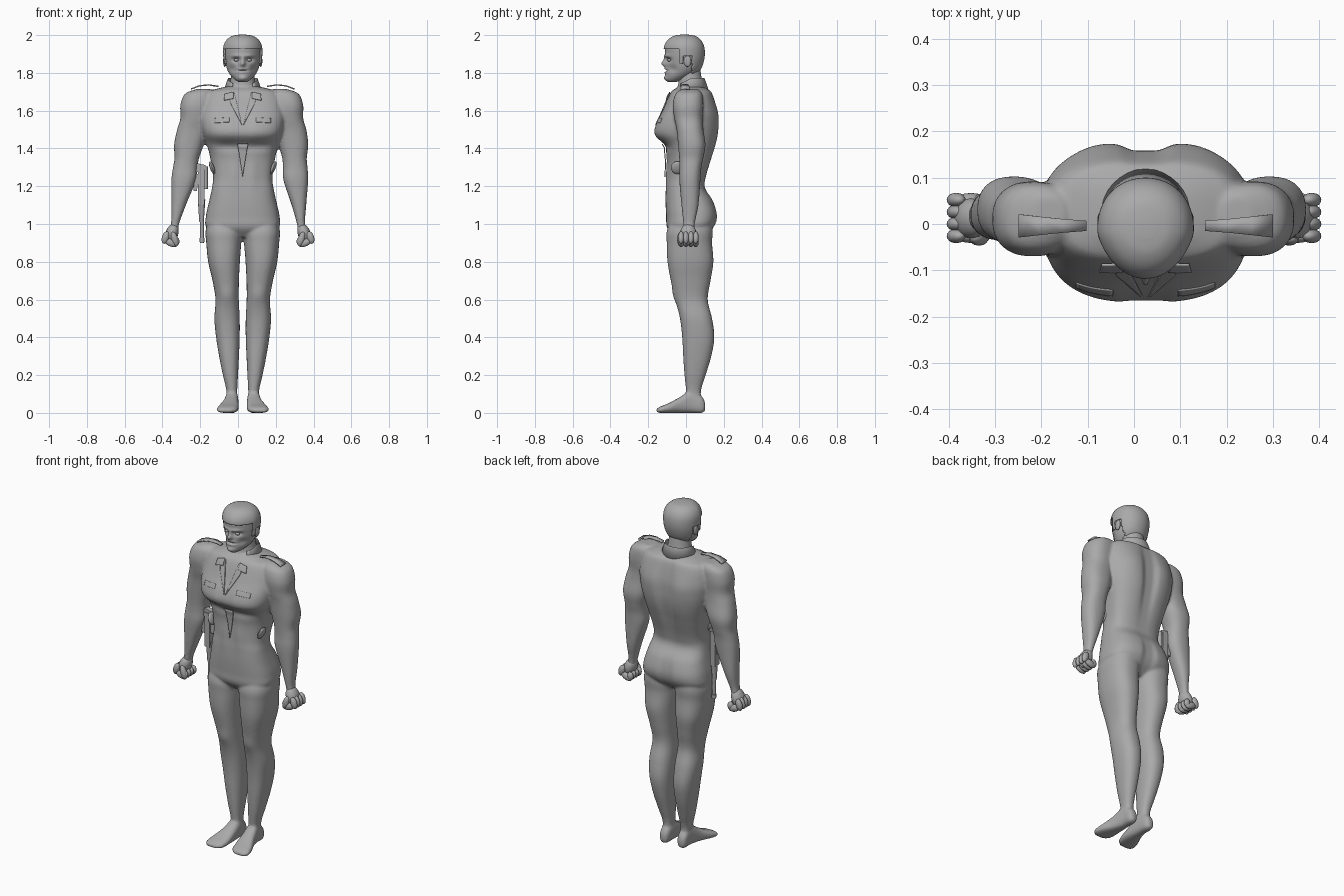
import bpy, bmesh, math
from mathutils import Vector, Matrix
from mathutils.bvhtree import BVHTree

if "Cube" in bpy.data.objects:
    bpy.data.objects.remove(bpy.data.objects["Cube"])

MID = 0.025          # middle line of the body in x
grey = bpy.data.materials.new("plain grey")
grey.use_nodes = True
grey.diffuse_color = (0.4, 0.4, 0.4, 1)
grey.node_tree.nodes["Principled BSDF"].inputs["Base Color"].default_value = (0.4, 0.4, 0.4, 1)


def finish(name, bm, angle=40):
    bmesh.ops.recalc_face_normals(bm, faces=bm.faces)
    mesh = bpy.data.meshes.new(name)
    bm.to_mesh(mesh)
    bm.free()
    ob = bpy.data.objects.new(name, mesh)
    bpy.context.collection.objects.link(ob)
    mesh.materials.append(grey)
    bpy.ops.object.select_all(action='DESELECT')
    ob.select_set(True)
    bpy.context.view_layer.objects.active = ob
    bpy.ops.object.shade_smooth_by_angle(angle=math.radians(angle))
    return ob


def spline(rows, steps):
    """Smooth in-between rows through the given ones."""
    out = []
    for i in range(len(rows) - 1):
        a, b, c, d = (rows[max(0, min(len(rows) - 1, i + k))] for k in (-1, 0, 1, 2))
        for s in range(steps):
            t = s / steps
            out.append([q + t / 2 * (r - p + t * (2 * p - 5 * q + 4 * r - u + t * (3 * (q - r) + u - p)))
                        for p, q, r, u in zip(a, b, c, d)])
    return out + [list(rows[-1])]


def loft(bm, rows, place, power=0.85, sides=40, steps=5):
    """Skin of rounded rings; each row is (position, x0, x1, low, high)."""
    rings = []
    for h, x0, x1, lo, hi in spline(rows, steps):
        ring = []
        for k in range(sides):
            a = 2 * math.pi * (k + 0.5) / sides
            c, s = (math.copysign(abs(f) ** power, f) for f in (math.cos(a), math.sin(a)))
            ring.append(bm.verts.new(place(h, (x0 + x1 + c * (x1 - x0)) / 2, (lo + hi + s * (hi - lo)) / 2)))
        rings.append(ring)
    for a, b in zip(rings, rings[1:]):
        for k in range(sides):
            n = (k + 1) % sides
            bm.faces.new((a[k], a[n], b[n], b[k]))
    bm.faces.new(rings[0])
    bm.faces.new(rings[-1])


def bump(bm, centre, radius, push, both=True):
    """Soft push or dent, mirrored about the middle line when wanted."""
    for s in ((1, -1) if both else (1,)):
        c = Vector((MID + s * centre[0], centre[1], centre[2]))
        for v in bm.verts:
            d = sum(((p - q) / r) ** 2 for p, q, r in zip(v.co, c, radius))
            if d < 8:
                v.co += Vector((s * push[0], push[1], push[2])) * math.exp(-d)


def ball(bm, centre, radius, turn=0.0):
    m = Matrix.Translation(centre) @ Matrix.Rotation(turn, 4, 'Y') @ Matrix.Diagonal((*radius, 1))
    bmesh.ops.create_uvsphere(bm, u_segments=16, v_segments=10, radius=1, matrix=m)


def rod(bm, centre, r1, r2, depth, flat=1.0):
    m = Matrix.Translation(centre) @ Matrix.Diagonal((1, flat, 1, 1))
    bmesh.ops.create_cone(bm, cap_ends=True, segments=12, radius1=r1, radius2=r2, depth=depth, matrix=m)


def box(bm, centre, size, turn=0.0):
    m = Matrix.Translation(centre) @ Matrix.Rotation(turn, 4, 'Y') @ Matrix.Diagonal((*size, 1))
    bmesh.ops.create_cube(bm, size=1, matrix=m)


def arm_mid(z):
    return 0.02 * max(0, min(1, (z - 1) * 2))


# Torso: height, half width, front, back
torso = [(1.73, .07, -.03, .07), (1.715, .14, -.06, .115), (1.69, .2, -.085, .14), (1.6, .225, -.125, .163),
         (1.53, .222, -.16, .17), (1.475, .21, -.168, .17), (1.42, .19, -.125, .16), (1.35, .172, -.1, .138),
         (1.25, .157, -.1, .107), (1.19, .163, -.105, .102), (1.12, .178, -.108, .145), (1.04, .195, -.105, .166),
         (.98, .19, -.1, .145), (.93, .1, -.06, .09)]
body = bmesh.new()
loft(body, [(z, MID - w, MID + w, f, b) for z, w, f, b in torso], lambda h, x, y: (x, y, h), .72, 56, 6)
bump(body, (0, -.16, 1.53), (.022, .12, .09), (0, .025, 0), False)       # chest split
bump(body, (.09, -.14, 1.41), (.09, .06, .025), (0, .018, 0))            # under the chest
bump(body, (0, .16, 1.5), (.035, .1, .2), (0, -.028, 0), False)          # spine
bump(body, (.1, .15, 1.57), (.07, .08, .08), (0, .01, 0))                # shoulder blades
bump(body, (0, .16, 1.03), (.022, .1, .08), (0, -.035, 0), False)        # seat split
bump(body, (.05, -.1, 1.27), (.03, .05, .09), (0, -.008, 0))             # belly muscles

# Neck
loft(body, [(1.83, -.035, .085, -.05, .075), (1.76, -.04, .09, -.04, .085), (1.68, -.06, .11, -.05, .1)],
     lambda h, x, y: (x, y, h), 1)

# Legs: height, inner, outer, front, back
leg = [(1.06, .04, .17, -.06, .13), (.97, .006, .196, -.1, .142), (.9, .008, .193, -.102, .138),
       (.8, .015, .183, -.098, .145), (.7, .02, .16, -.08, .13), (.6, .021, .144, -.056, .115),
       (.5, .016, .15, -.032, .138), (.4, .016, .141, -.02, .15), (.3, .02, .125, -.015, .134),
       (.2, .025, .105, -.008, .104), (.12, .029, .087, 0, .08), (.05, .03, .085, 0, .08)]
# Feet: depth, inner, outer, bottom, top
foot = [(.102, .045, .07, .015, .05), (.085, .03, .085, 0, .085), (.03, .024, .09, 0, .12),
        (-.03, .022, .105, 0, .085), (-.09, .022, .13, 0, .052), (-.135, .032, .138, 0, .034),
        (-.157, .06, .12, .004, .02)]
# Arms: height, inner, outer, front, back
arm = [(1.715, .17, .235, -.02, .06), (1.69, .15, .3, -.055, .085), (1.63, .15, .325, -.07, .092),
       (1.56, .16, .325, -.062, .088), (1.5, .172, .342, -.05, .092), (1.42, .197, .355, -.042, .103),
       (1.35, .22, .35, -.036, .092), (1.3, .226, .356, -.034, .082), (1.23, .232, .362, -.035, .076),
       (1.1, .28, .357, -.024, .066), (1.0, .312, .355, -.014, .046), (.94, .32, .375, -.01, .045)]
for s in (1, -1):
    loft(body, leg, lambda h, x, y: (MID + s * x, y, h))
    loft(body, foot, lambda h, x, y: (MID + s * x, h, y), .75)
    loft(body, arm, lambda h, x, y: (arm_mid(h) + s * x, y, h))
bump(body, (.08, -.07, .62), (.04, .05, .04), (0, -.008, 0))             # kneecaps
body_ob = finish("body", body, 80)
remesh = body_ob.modifiers.new("blend", 'REMESH')
remesh.mode = 'VOXEL'
remesh.voxel_size = 0.008
remesh.use_smooth_shade = True
soft = body_ob.modifiers.new("soften", 'SMOOTH')
soft.iterations = 3

# Fists: palm, curled fingers and thumb
for s, side in ((1, "left"), (-1, "right")):
    bm = bmesh.new()
    ball(bm, (s * .352, .012, .945), (.034, .044, .06), s * -.35)
    for k in range(4):
        y = -.026 + k * .026
        ball(bm, (s * .384, y, .928), (.019, .0155, .034), s * -.3)
        ball(bm, (s * .352, y, .9), (.036, .015, .02), s * -.35)
        ball(bm, (s * .328, y, .908), (.018, .014, .024))
    ball(bm, (s * .335, -.03, .92), (.018, .017, .04), s * .3)
    finish(side + "_fist", bm, 60)

# Head: height, half width, front, back
head = [(1.752, .025, -.095, -.05), (1.765, .046, -.107, -.01), (1.79, .068, -.109, .04), (1.82, .083, -.107, .07),
        (1.86, .092, -.106, .086), (1.9, .096, -.11, .092), (1.94, .094, -.108, .088), (1.97, .079, -.09, .072),
        (1.988, .052, -.062, .047), (1.994, .02, -.03, .015)]
skull = [(z, MID - w, MID + w, f, b) for z, w, f, b in head]


def head_mesh():
    bm = bmesh.new()
    loft(bm, skull, lambda h, x, y: (MID + (x - MID) * (1 + min(0, y + .02) * 2), y, h), .95, 72, 8)
    return bm


bm = head_mesh()
bump(bm, (.036, -.1, 1.869), (.02, .05, .012), (0, .016, 0))             # eye sockets
bump(bm, (.034, -.105, 1.89), (.026, .05, .009), (0, -.008, 0))          # brows
bump(bm, (0, -.11, 1.848), (.011, .05, .016), (0, -.027, 0), False)      # nose tip
bump(bm, (0, -.11, 1.872), (.01, .05, .018), (0, -.012, 0), False)       # nose bridge
bump(bm, (0, -.11, 1.812), (.03, .05, .004), (0, .008, 0), False)        # mouth line
bump(bm, (0, -.11, 1.822), (.022, .05, .005), (0, -.005, 0), False)      # upper lip
bump(bm, (0, -.11, 1.802), (.022, .05, .006), (0, -.005, 0), False)      # lower lip
bump(bm, (0, -.11, 1.772), (.025, .05, .014), (0, -.008, 0), False)      # chin
bump(bm, (.06, -.08, 1.82), (.02, .05, .02), (-.005, .006, 0))           # cheek hollows
finish("head", bm, 80)

bm = bmesh.new()
for s in (1, -1):
    ball(bm, (MID + s * .095, .008, 1.862), (.009, .02, .03))
    ball(bm, (MID + s * .034, -.089, 1.868), (.013, .01, .008))
finish("ears_and_eyes", bm)

# Hair: the part of the head shape behind the hair line, thickened
bm = head_mesh()
bald = []
for f in bm.faces:
    c = f.calc_center_median()
    line = 1.925 if c.y < -.035 else 1.85 if c.y < -.012 else 1.89 if c.y < .03 else 1.8
    if c.z < line:
        bald.append(f)
bmesh.ops.delete(bm, geom=bald, context='FACES')
hair = finish("hair", bm, 60)
shell = hair.modifiers.new("thickness", 'SOLIDIFY')
shell.thickness = 0.008
shell.offset = 1

# Cloth plates laid on the chest: lapels, collar tips, pockets and front opening
skin = BVHTree.FromObject(body_ob, bpy.context.evaluated_depsgraph_get())


def plate(name, outline, lift=.006):
    bm = bmesh.new()
    bm.faces.new([bm.verts.new((MID + x, -.3, z)) for x, z in outline])
    bmesh.ops.triangulate(bm, faces=bm.faces)
    bmesh.ops.subdivide_edges(bm, edges=bm.edges, cuts=7, use_grid_fill=True)
    for v in bm.verts:
        hit = skin.ray_cast(v.co, Vector((0, 1, 0)))[0]
        v.co.y = hit.y - lift if hit else -.04
    ob = finish(name, bm)
    ob.modifiers.new("thickness", 'SOLIDIFY').thickness = 0.005


for s, side in ((1, "left"), (-1, "right")):
    plate(side + "_lapel", [(s * x, z) for x, z in ((.004, 1.525), (.062, 1.635), (.075, 1.68), (.045, 1.695))])
    plate(side + "_collar_tip", [(s * x, z) for x, z in ((.05, 1.665), (.1, 1.655), (.095, 1.69), (.05, 1.7))], .01)
    plate(side + "_pocket_flap", [(s * x, z) for x, z in ((.07, 1.565), (.15, 1.56), (.15, 1.535), (.07, 1.54))], .003)
plate("front_opening", [(-.028, 1.425), (.028, 1.425), (0, 1.25)])

# Standing collar, open at the front
bm = bmesh.new()
rings = []
for k in range(25):
    a = math.radians(-50 + k * 280 / 24)
    drop = .035 * max(0, -math.sin(a))
    rings.append([bm.verts.new((MID + r * math.cos(a), .027 + (r - .008) * math.sin(a), z - drop))
                  for r, z in ((.088, 1.705), (.079, 1.772), (.1, 1.712))])
for a, b in zip(rings, rings[1:]):
    for k in range(2):
        bm.faces.new((a[k], b[k], b[k + 1], a[k + 1]))
collar = finish("collar", bm, 50)
collar.modifiers.new("thickness", 'SOLIDIFY').thickness = 0.004

# Shoulder straps and jacket hem corners
for s, side in ((1, "left"), (-1, "right")):
    bm = bmesh.new()
    strap = [(.128, .011, 1.732), (.18, .015, 1.74), (.23, .02, 1.735), (.275, .025, 1.718)]
    edge = [[bm.verts.new((MID + s * x, -.004 + k * w, z)) for k in (-1, 1)] for x, w, z in strap]
    for a, b in zip(edge, edge[1:]):
        bm.faces.new((a[0], b[0], b[1], a[1]))
    ob = finish(side + "_shoulder_strap", bm)
    ob.modifiers.new("thickness", 'SOLIDIFY').thickness = 0.007
    bm = bmesh.new()
    ball(bm, (MID + s * .162, -.045, 1.298), (.012, .035, .036), s * .35)
    finish(side + "_hem_corner", bm)

# Holstered pistol at the right hip, barrel down
bm = bmesh.new()
box(bm, (-.195, .01, 1.2), (.034, .04, .2))
box(bm, (-.2, .01, 1.295), (.05, .03, .045), .2)
box(bm, (-.222, .01, 1.22), (.02, .026, .09), .12)
rod(bm, (-.172, .01, 1.245), .013, .013, .12)
rod(bm, (-.193, .01, 1.07), .012, .02, .12)
rod(bm, (-.191, .01, .96), .01, .011, .12)
rod(bm, (-.191, .01, .915), .013, .013, .02)
finish("pistol", bm)
